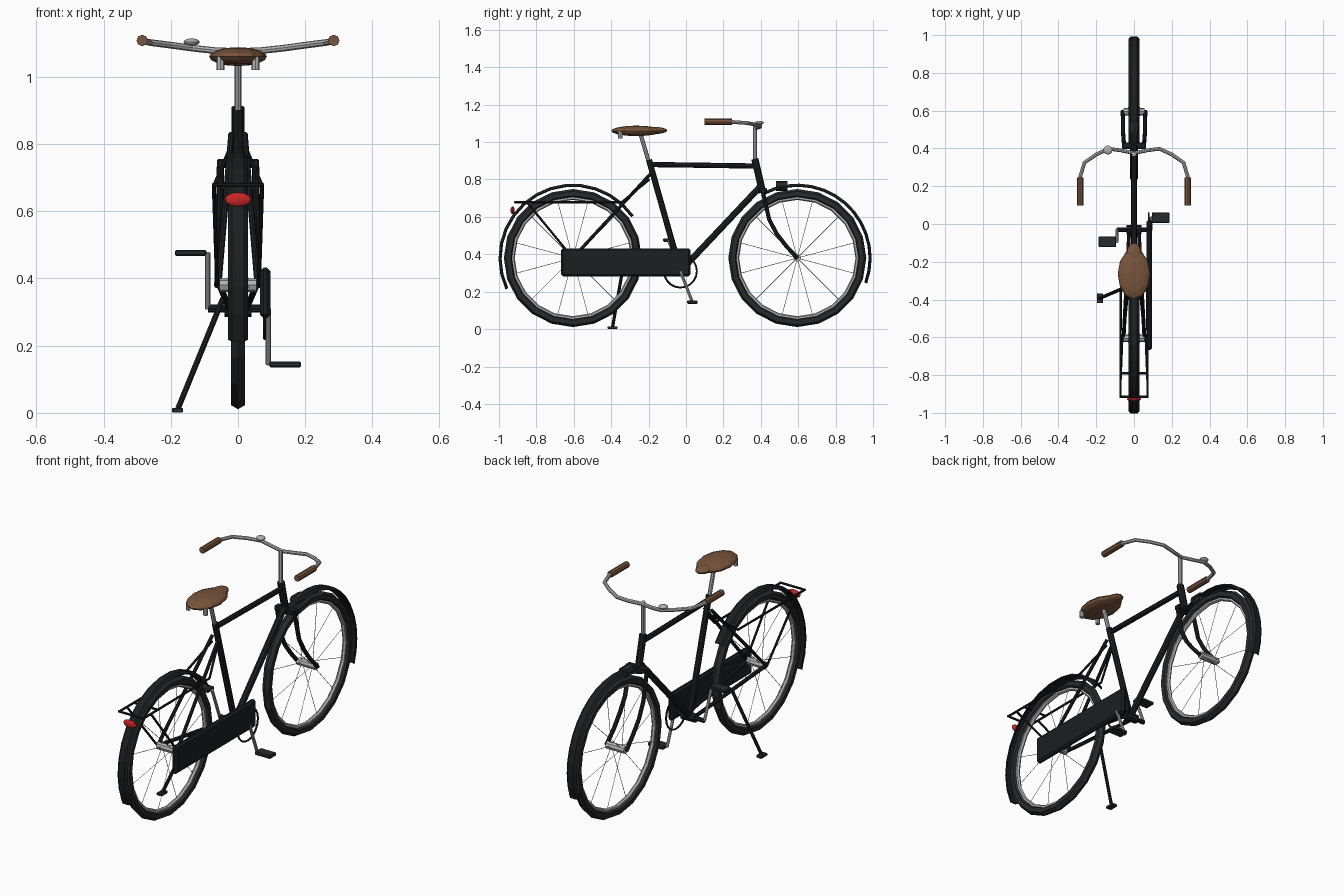
import bpy, bmesh, math
from mathutils import Vector, Matrix

if "Cube" in bpy.data.objects:
    bpy.data.objects.remove(bpy.data.objects["Cube"])


def mat(name, r, g, b):
    m = bpy.data.materials.new(name)
    m.diffuse_color = (r, g, b, 1)
    m.use_nodes = True
    m.node_tree.nodes["Principled BSDF"].inputs["Base Color"].default_value = m.diffuse_color
    return m


PAINT = mat("black_paint", 0.012, 0.013, 0.015)
RUBBER = mat("rubber", 0.022, 0.023, 0.025)
STEEL = mat("steel", 0.45, 0.45, 0.46)
LEATHER = mat("leather", 0.19, 0.09, 0.045)
RED = mat("red_lens", 0.6, 0.02, 0.02)

REAR, FRONT = Vector((0, -0.605, 0.38)), Vector((0, 0.595, 0.38))
CRANK = Vector((0, -0.03, 0.31))


def tube(name, paths, r, m, res=2):
    """Round tubes along one or more point paths."""
    cu = bpy.data.curves.new(name, 'CURVE')
    cu.dimensions = '3D'
    cu.bevel_depth, cu.bevel_resolution, cu.use_fill_caps = r, res, True
    for pts in paths:
        s = cu.splines.new('POLY')
        s.use_smooth = False
        s.points.add(len(pts) - 1)
        for p, c in zip(s.points, pts):
            p.co = (*c, 1)
    tmp = bpy.data.objects.new(name, cu)
    bpy.context.collection.objects.link(tmp)
    me = bpy.data.meshes.new_from_object(
        tmp.evaluated_get(bpy.context.evaluated_depsgraph_get()))
    bpy.data.objects.remove(tmp)
    me.materials.clear()
    me.materials.append(m)
    o = bpy.data.objects.new(name, me)
    bpy.context.collection.objects.link(o)
    return o


def both(pts):
    """A path and its mirror image across x."""
    return [pts, [(-x, y, z) for x, y, z in pts]]


def finish(name, m):
    o = bpy.context.object
    o.name = name
    o.data.materials.append(m)
    return o


def ring(name, c, R, r, m, seg, minor):
    bpy.ops.mesh.primitive_torus_add(location=c, rotation=(0, math.pi / 2, 0), major_radius=R,
                                     minor_radius=r, major_segments=seg, minor_segments=minor)
    return finish(name, m)


def ball(name, c, size, m, seg=12, rings=8):
    bpy.ops.mesh.primitive_uv_sphere_add(segments=seg, ring_count=rings, radius=1, location=c)
    bpy.context.object.scale = size
    return finish(name, m)


def box(name, c, size, m, bevel=0.004, rot=0):
    bpy.ops.mesh.primitive_cube_add(size=1, location=c, rotation=(rot, 0, 0))
    o = finish(name, m)
    o.scale = size
    bpy.ops.object.transform_apply(location=False, rotation=False, scale=True)
    b = o.modifiers.new("bevel", 'BEVEL')
    b.width, b.segments = bevel, 1
    return o


def fender(name, c, a0, a1, n=14):
    """Arched strip swept around the wheel from angle a0 to a1 (degrees)."""
    prof = [(-0.028, 0.383), (-0.016, 0.395), (0.016, 0.395), (0.028, 0.383)]
    bm = bmesh.new()
    rows = []
    for i in range(n + 1):
        a = math.radians(a0 + (a1 - a0) * i / n)
        rows.append([bm.verts.new(c + Vector((x, R * math.cos(a), R * math.sin(a))))
                     for x, R in prof])
    for p, q in zip(rows, rows[1:]):
        for k in range(3):
            bm.faces.new((p[k], p[k + 1], q[k + 1], q[k]))
    bmesh.ops.recalc_face_normals(bm, faces=bm.faces)
    me = bpy.data.meshes.new(name)
    bm.to_mesh(me)
    bm.free()
    me.materials.append(PAINT)
    o = bpy.data.objects.new(name, me)
    bpy.context.collection.objects.link(o)
    s = o.modifiers.new("solid", 'SOLIDIFY')
    s.thickness, s.offset = 0.006, 0


# Wheels: tyre, rim, hub and spokes
for side, c in (("rear", REAR), ("front", FRONT)):
    ring(side + "_tyre", c, 0.345, 0.024, RUBBER, 20, 6)
    ring(side + "_rim", c, 0.322, 0.011, STEEL, 20, 6)
    hub = Vector((0.055, 0, 0))
    tube(side + "_hub", [[c - hub, c + hub]], 0.02, STEEL)
    spokes = []
    for i in range(12):
        a = math.radians(30 * i + 15)
        d = Vector((0, math.cos(a), math.sin(a)))
        spokes.append([c + d * 0.015 + Vector((0.03 * (-1) ** i, 0, 0)), c + d * 0.32])
    tube(side + "_spokes", spokes, 0.0014, STEEL, 0)

fender("rear_fender", REAR, 35, 205)
fender("front_fender", FRONT, -20, 118)

# Frame
tube("head_tube", [[(0, 0.368, 0.91), (0, 0.41, 0.73)]], 0.019, PAINT)
tube("top_tube", [[(0, -0.19, 0.88), (0, 0.375, 0.872)]], 0.014, PAINT)
tube("seat_tube", [[(0, -0.198, 0.905), CRANK]], 0.016, PAINT)
tube("down_tube", [[(0, 0.4, 0.765), CRANK]], 0.017, PAINT)
tube("seat_stays", both([(0.02, -0.19, 0.83), (0.058, -0.605, 0.38)]), 0.009, PAINT)
tube("chain_stays", both([(0.025, -0.03, 0.31), (0.055, -0.605, 0.38)]), 0.01, PAINT)

# Fork
box("fork_crown", (0, 0.415, 0.742), (0.125, 0.035, 0.026), PAINT)
tube("fork_blades", both([(0.052, 0.408, 0.745), (0.055, 0.445, 0.585), (0.058, 0.485, 0.51),
                          (0.058, 0.535, 0.445), (0.06, 0.597, 0.378)]), 0.011, PAINT)

# Stem, handlebar, grips, bell
tube("stem", [[(0, 0.368, 0.89), (0, 0.368, 1.085)]], 0.011, STEEL)
half = [(0.07, 0.39, 1.078), (0.135, 0.398, 1.085), (0.2, 0.368, 1.094),
        (0.262, 0.325, 1.102), (0.285, 0.25, 1.107), (0.285, 0.2, 1.108)]
tube("handlebar", [[(-x, y, z) for x, y, z in half[::-1]] + [(0, 0.375, 1.075)] + half],
     0.01, STEEL)
tube("grips", both([(0.285, 0.245, 1.108), (0.285, 0.098, 1.108)]), 0.017, LEATHER)
ball("bell", (-0.138, 0.392, 1.103), (0.024, 0.024, 0.011), STEEL)

# Saddle
tube("seat_post", [[(0, -0.195, 0.88), (0, -0.245, 1.05)]], 0.011, STEEL)
ball("saddle", (0, -0.265, 1.06), (0.086, 0.135, 0.028), LEATHER)
ball("saddle_nose", (0, -0.17, 1.062), (0.042, 0.07, 0.019), LEATHER)
tube("saddle_springs", both([(0.052, -0.352, 1.02), (0.052, -0.352, 1.06)]), 0.012, STEEL)

# Drivetrain: spindle, ring, case, cranks, pedals
tube("crank_spindle", [[CRANK - Vector((0.09, 0, 0)), CRANK + Vector((0.09, 0, 0))]], 0.012, PAINT)
tube("bottom_bracket", [[CRANK - Vector((0.04, 0, 0)), CRANK + Vector((0.04, 0, 0))]], 0.024, PAINT)
ring("chainring", CRANK + Vector((0.079, 0, 0)), 0.088, 0.005, PAINT, 20, 6)
box("chain_case", (0.081, -0.322, 0.357), (0.03, 0.69, 0.15), PAINT, 0.01)
for side, s in (("right", 1), ("left", -1)):
    base = CRANK + Vector((0.09 * s, 0, 0))
    end = base + Vector((0, 0.064 * s, -0.166 * s))
    tube(side + "_crank", [[base, end]], 0.008, STEEL)
    box(side + "_pedal", end + Vector((0.051 * s, 0, 0)), (0.094, 0.056, 0.018), RUBBER)

# Rack
rails = both([(0.07, -0.205, 0.785), (0.07, -0.33, 0.68), (0.07, -0.91, 0.68)])
rails = both([(0.018, -0.195, 0.8), (0.07, -0.345, 0.678), (0.072, -0.915, 0.678)])
rails += both([(0.062, -0.605, 0.38), (0.072, -0.85, 0.678)])
rails += [[(-0.076, y, 0.678), (0.076, y, 0.678)] for y in (-0.915, -0.79)]
tube("rack", rails, 0.006, PAINT)

# Lamps
tube("headlamp", [[(0, 0.482, 0.765), (0, 0.542, 0.765)]], 0.027, RUBBER)
ball("tail_lamp", (0, -0.927, 0.635), (0.039, 0.011, 0.021), RED)

# Kickstand
tube("kickstand", [[(-0.045, -0.335, 0.34), (-0.178, -0.392, 0.014)]], 0.009, PAINT)
box("kickstand_foot", (-0.18, -0.393, 0.008), (0.032, 0.052, 0.014), RUBBER, 0.002)
